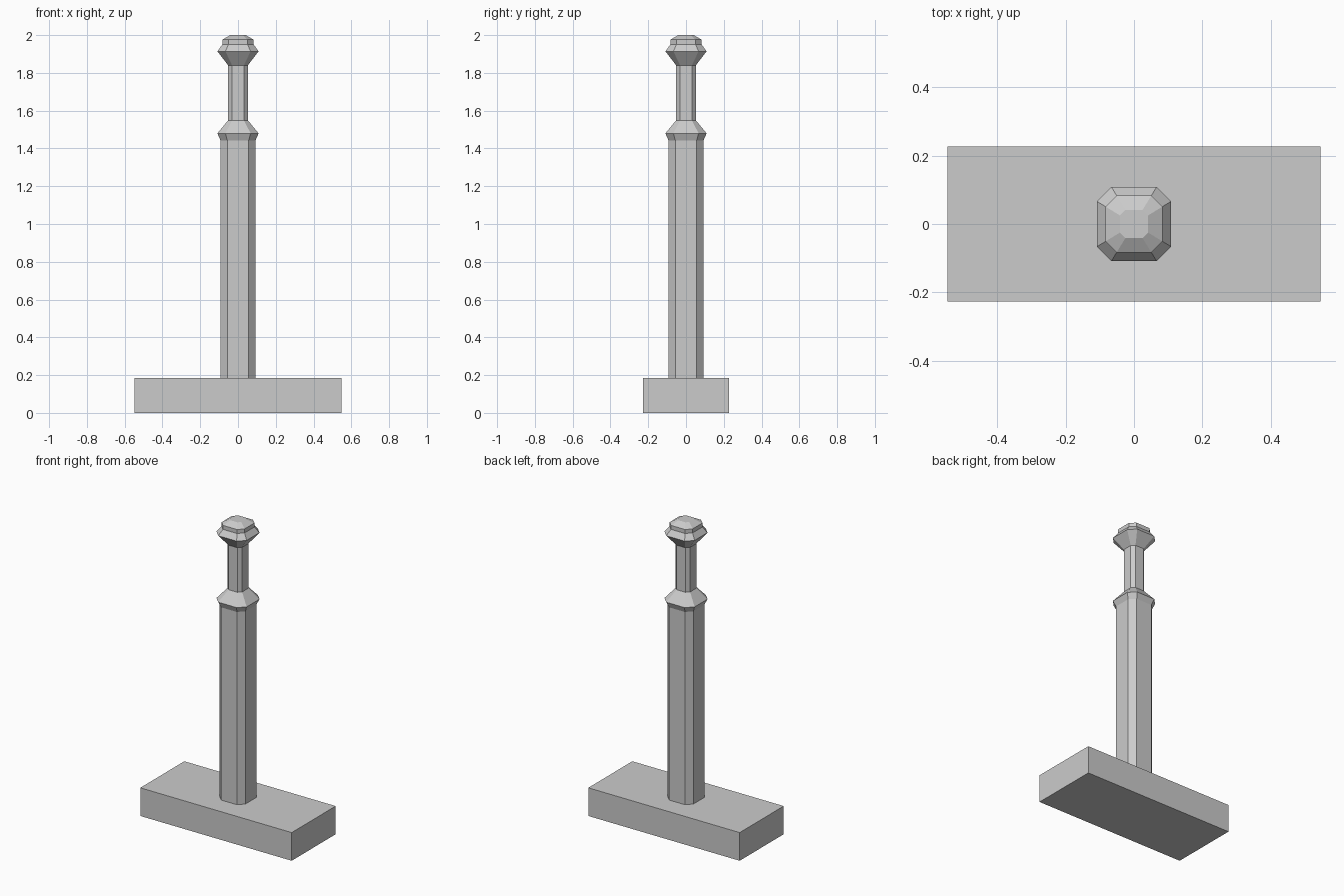
import bpy, bmesh

if "Cube" in bpy.data.objects:
    bpy.data.objects.remove(bpy.data.objects["Cube"])


def make_object(name, bm):
    bmesh.ops.recalc_face_normals(bm, faces=bm.faces)
    mesh = bpy.data.meshes.new(name)
    bm.to_mesh(mesh)
    bm.free()
    ob = bpy.data.objects.new(name, mesh)
    bpy.context.collection.objects.link(ob)
    return ob


def chamfered_loft(name, profile, ratio=0.61):
    """Stack chamfered-square rings given as (half width, height)."""
    bm = bmesh.new()
    rings = []
    for h, z in profile:
        c = h * ratio
        pts = [(h, -c), (h, c), (c, h), (-c, h), (-h, c), (-h, -c), (-c, -h), (c, -h)]
        rings.append([bm.verts.new((x, y, z)) for x, y in pts])
    for lo, hi in zip(rings, rings[1:]):
        for i in range(8):
            j = (i + 1) % 8
            bm.faces.new((lo[i], lo[j], hi[j], hi[i]))
    bm.faces.new(rings[0][::-1])
    bm.faces.new(rings[-1])
    return make_object(name, bm)


# Rectangular head block on the ground
bm = bmesh.new()
bmesh.ops.create_cube(bm, size=1)
bmesh.ops.scale(bm, vec=(1.094, 0.454, 0.184), verts=bm.verts)
bmesh.ops.translate(bm, vec=(0, 0, 0.092), verts=bm.verts)
make_object("head_block", bm)

# Handle: shaft, collar, narrow grip, flared pommel and cap in one profile
chamfered_loft("handle", [
    (0.093, 0.184), (0.093, 1.443), (0.109, 1.48), (0.052, 1.549),
    (0.052, 1.84), (0.109, 1.914), (0.083, 1.95), (0.083, 1.976), (0.041, 2.0),
])
